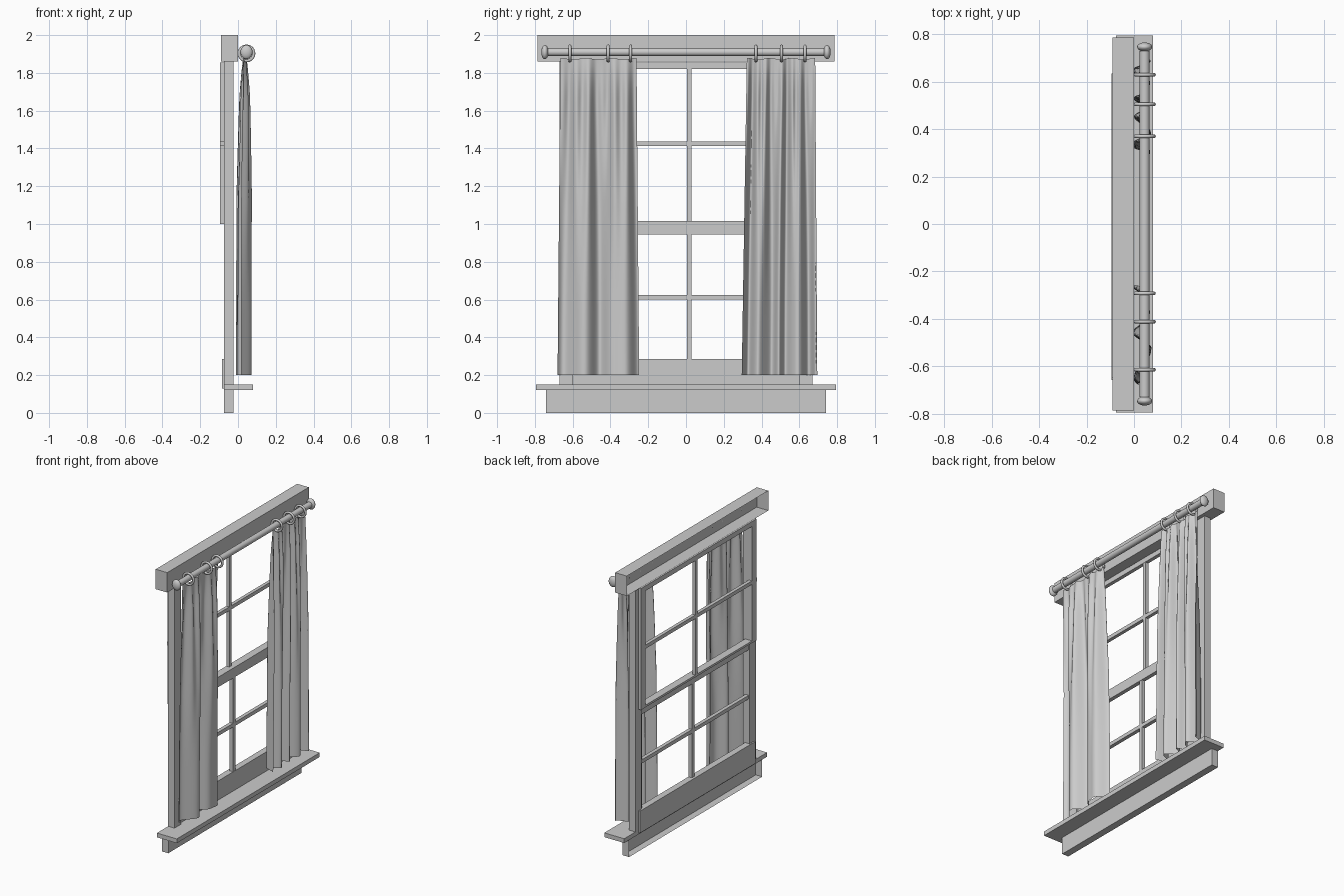
import bpy, bmesh, math
from mathutils import Matrix

if "Cube" in bpy.data.objects:
    bpy.data.objects.remove(bpy.data.objects["Cube"])


def finish(name, bm, smooth=False):
    me = bpy.data.meshes.new(name)
    bm.to_mesh(me)
    bm.free()
    ob = bpy.data.objects.new(name, me)
    bpy.context.collection.objects.link(ob)
    if smooth:
        for p in me.polygons:
            p.use_smooth = True
    return ob


def box(name, x, y, z, open_back=False):
    """Box from (min, max) ranges; optionally without the hidden wall-side face."""
    bm = bmesh.new()
    bmesh.ops.create_cube(bm, size=1)
    for v in bm.verts:
        for i, r in enumerate((x, y, z)):
            v.co[i] = r[0] if v.co[i] < 0 else r[1]
    if open_back:
        bm.normal_update()
        back = [f for f in bm.faces if f.normal.x < -0.5]
        bmesh.ops.delete(bm, geom=back, context='FACES_ONLY')
    return finish(name, bm)


# Casing: header, sill, apron, jambs
box("header", (-0.09, 0.0), (-0.787, 0.787), (1.86, 2.0), True)
box("sill", (-0.075, 0.08), (-0.795, 0.795), (0.12, 0.15))
box("apron", (-0.075, -0.025), (-0.74, 0.74), (0.0, 0.12), True)
for side, s in (("left", -1), ("right", 1)):
    box(side + "_jamb", (-0.075, -0.025), tuple(sorted((s * 0.60, s * 0.67))), (0.15, 1.86))

# Sashes: stiles, rails and glazing bars
def sash(name, x, z, bottom, top, bar_z):
    y0, y1 = -0.65, 0.635
    box(name + "_stile_left", x, (y0, y0 + 0.05), z)
    box(name + "_stile_right", x, (y1 - 0.05, y1), z)
    box(name + "_bottom_rail", x, (y0, y1), (z[0], bottom))
    box(name + "_top_rail", x, (y0, y1), (top, z[1]))
    bx = (x[0], x[1] - 0.002)
    box(name + "_upright_bar", bx, (0.004, 0.03), (bottom, top))
    box(name + "_cross_bar", bx, (y0 - 0.008, y1), (bar_z - 0.013, bar_z + 0.013))


sash("upper_sash", (-0.094, -0.068), (1.0, 1.855), 1.015, 1.82, 1.425)
sash("lower_sash", (-0.068, -0.04), (0.15, 1.015), 0.285, 0.945, 0.612)
box("bottom_strip", (-0.085, -0.068), (-0.65, 0.635), (0.13, 0.285))

# Curtain rod with flattened ball finials
ROD_X, ROD_Z = 0.045, 1.91
bm = bmesh.new()
bmesh.ops.create_cone(bm, cap_ends=True, segments=24, radius1=0.021, radius2=0.021, depth=1.46,
                      matrix=Matrix.Translation((ROD_X, 0, ROD_Z)) @ Matrix.Rotation(math.pi / 2, 4, 'X'))
rod = finish("curtain_rod", bm)
bpy.context.view_layer.objects.active = rod
rod.select_set(True)
bpy.ops.object.shade_smooth_by_angle()
for side, y in (("left", -0.747), ("right", 0.747)):
    bm = bmesh.new()
    bmesh.ops.create_uvsphere(bm, u_segments=24, v_segments=12, radius=1,
                              matrix=Matrix.Translation((ROD_X, y, ROD_Z)) @ Matrix.Diagonal((0.032, 0.019, 0.038, 1)))
    finish(side + "_finial", bm, True)

# Curtain rings
for i, y in enumerate((-0.615, -0.412, -0.293, 0.37, 0.505, 0.63)):
    bpy.ops.mesh.primitive_torus_add(location=(ROD_X, y, ROD_Z - 0.007), rotation=(math.pi / 2, 0, 0),
                                     major_radius=0.039, minor_radius=0.008,
                                     major_segments=28, minor_segments=10)
    ring = bpy.context.object
    ring.name = "ring_%d" % (i + 1)
    bpy.ops.object.shade_smooth()


# Curtains: pleated sheets, tight at the top and opening into folds below
def curtain(name, top, bottom, folds, pleats, phase):
    bm = bmesh.new()
    nu, nv = 100, 40
    grid = []
    for j in range(nv + 1):
        t = j / nv
        e = min(1, t / 0.85)
        e = e * e * (3 - 2 * e)
        lo = top[0] + (bottom[0] - top[0]) * t
        hi = top[1] + (bottom[1] - top[1]) * t
        deep = 0.006 + 0.03 * min(1, t * 2.2) ** 0.7
        fine = 0.012 * (1 - e) * min(1, 0.3 + t * 6)
        row = []
        for i in range(nu + 1):
            u = i / nu
            w = u + 0.035 * math.sin(4 * math.pi * u)
            x = (0.036 - 0.006 * e
                 + deep * math.sin(2 * math.pi * folds * w + phase)
                 + fine * math.sin(2 * math.pi * pleats * u)
                 + 0.006 * e * math.sin(2 * math.pi * (folds + 1.3) * u + 1))
            z = 1.875 + (0.2 - 1.875) * t + 0.005 * (1 - t) * math.cos(6 * math.pi * u)
            row.append(bm.verts.new((x, lo + (hi - lo) * u, z)))
        grid.append(row)
    for a, b in zip(grid, grid[1:]):
        for i in range(nu):
            bm.faces.new((a[i], b[i], b[i + 1], a[i + 1]))
    finish(name, bm, True)


curtain("left_curtain", (-0.665, -0.262), (-0.68, -0.248), 2.2, 6, 3.6)
curtain("right_curtain", (0.322, 0.684), (0.295, 0.695), 4.0, 8, 2.0)
